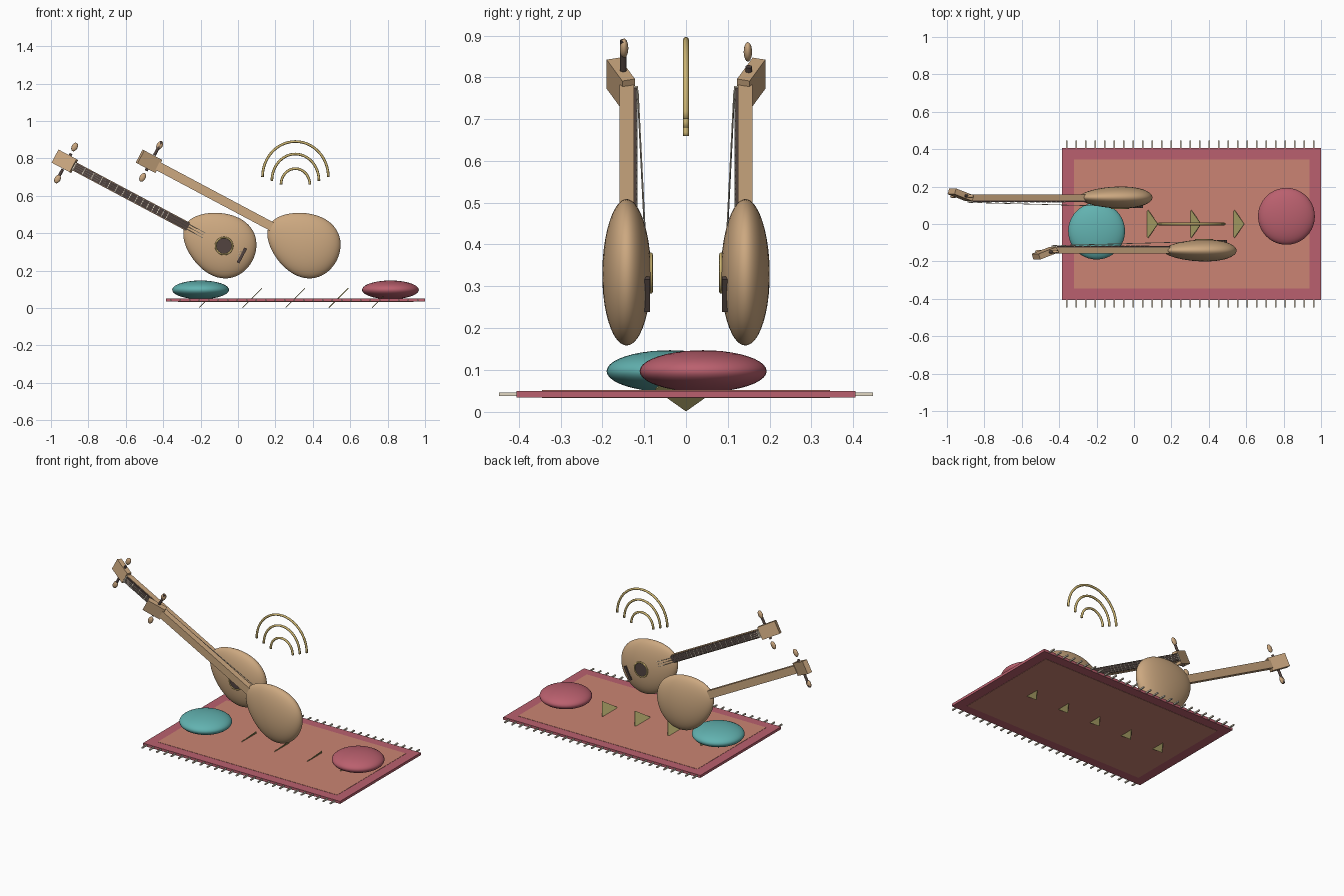
import bpy, bmesh, math
from mathutils import Matrix, Vector

if "Cube" in bpy.data.objects:
    bpy.data.objects.remove(bpy.data.objects["Cube"])


def material(name, rgb):
    m = bpy.data.materials.new(name)
    lin = [((c / 255 + 0.055) / 1.055) ** 2.4 for c in rgb]
    m.diffuse_color = (*lin, 1)
    m.use_nodes = True
    m.node_tree.nodes["Principled BSDF"].inputs["Base Color"].default_value = m.diffuse_color
    return m


WOOD = material("pale wood", (204, 168, 128))
DARK = material("dark wood", (82, 68, 64))
GOLD = material("gold", (206, 182, 114))
OLIVE = material("olive gold", (176, 166, 106))
TEAL = material("teal", (98, 178, 176))
CRIMSON = material("crimson", (186, 96, 110))
SALMON = material("salmon", (203, 132, 115))
CREAM = material("cream", (226, 216, 196))


def finish(bm, name, mat, matrix=Matrix(), smooth=False):
    bmesh.ops.recalc_face_normals(bm, faces=bm.faces)
    mesh = bpy.data.meshes.new(name)
    for f in bm.faces:
        f.smooth = smooth
    bm.to_mesh(mesh)
    bm.free()
    mesh.materials.append(mat)
    obj = bpy.data.objects.new(name, mesh)
    bpy.context.collection.objects.link(obj)
    obj.matrix_world = matrix
    return obj


def add_box(bm, center, size, rot=Matrix()):
    m = Matrix.Translation(center) @ rot @ Matrix.Diagonal((*size, 1))
    bmesh.ops.create_cube(bm, size=1, matrix=m)


def box(name, mat, center, size, matrix=Matrix(), rot=Matrix()):
    bm = bmesh.new()
    add_box(bm, center, size, rot)
    return finish(bm, name, mat, matrix)


def add_rod(bm, a, b, r, seg=8):
    a, b = Vector(a), Vector(b)
    q = (b - a).to_track_quat('Z', 'Y').to_matrix().to_4x4()
    bmesh.ops.create_cone(bm, cap_ends=True, segments=seg, radius1=r, radius2=r,
                          depth=(b - a).length,
                          matrix=Matrix.Translation((a + b) / 2) @ q)


def add_ball(bm, center, radii, u=32, v=16):
    m = Matrix.Translation(center) @ Matrix.Diagonal((*radii, 1))
    bmesh.ops.create_uvsphere(bm, u_segments=u, v_segments=v, radius=1, matrix=m)


def add_tube(bm, path, r, closed=False, seg=8):
    """Round tube along a path lying in a local XY plane."""
    n = len(path)
    rings = []
    for i, p in enumerate(path):
        a = path[(i - 1) % n] if closed or i else p
        b = path[(i + 1) % n] if closed or i < n - 1 else p
        t = (b - a).normalized()
        side = Vector((t.y, -t.x, 0))
        rings.append([bm.verts.new(p + side * r * math.cos(k * math.tau / seg)
                                   + Vector((0, 0, r * math.sin(k * math.tau / seg))))
                      for k in range(seg)])
    for i in range(n if closed else n - 1):
        a, b = rings[i], rings[(i + 1) % n]
        for k in range(seg):
            bm.faces.new((a[k], a[(k + 1) % seg], b[(k + 1) % seg], b[k]))
    if not closed:
        bm.faces.new(rings[0])
        bm.faces.new(rings[-1])


def arc(rx, ry, start, end, n, center=(0, 0, 0)):
    c = Vector(center)
    return [c + Vector((rx * math.cos(start + (end - start) * i / n),
                        ry * math.sin(start + (end - start) * i / n), 0))
            for i in range(n + 1)]


def lute(prefix, M):
    """Local x runs from head to tail, y across, z out of the playing face."""
    # Egg-shaped body, narrower at the neck
    bm = bmesh.new()
    add_ball(bm, (0, 0, 0), (1, 1, 1), 48, 32)
    bmesh.ops.rotate(bm, verts=bm.verts, matrix=Matrix.Rotation(math.pi / 2, 3, 'Y'))
    for v in bm.verts:
        w = 0.166 * (1 + 0.2 * v.co.x)
        v.co = (-0.01 + 0.203 * v.co.x, w * v.co.y, w * 0.345 * v.co.z)
    finish(bm, prefix + "_body", WOOD, M, True)
    # Neck, fingerboard, nut and tilted head
    box(prefix + "_neck", WOOD, (-0.535, 0, 0), (0.71, 0.048, 0.034), M)
    box(prefix + "_fingerboard", DARK, (-0.54, 0, 0.020), (0.69, 0.042, 0.008), M)
    box(prefix + "_nut", CREAM, (-0.886, 0, 0.021), (0.008, 0.044, 0.012), M)
    box(prefix + "_head", WOOD, (-0.942, 0, -0.014), (0.115, 0.079, 0.032), M,
        Matrix.Rotation(-0.33, 4, 'Y'))
    # Frets get closer towards the body
    bm = bmesh.new()
    for i in range(1, 15):
        add_box(bm, (-0.885 + 1.015 * (1 - 2 ** (-i / 12)), 0, 0.0245), (0.004, 0.042, 0.003))
    finish(bm, prefix + "_frets", CREAM, M)
    # Strings
    bm = bmesh.new()
    for k in (-1, 0, 1):
        add_rod(bm, (-0.888, k * 0.011, 0.027), (0.132, k * 0.016, 0.051), 0.0016, 6)
    finish(bm, prefix + "_strings", CREAM, M)
    # Sound hole with its ring
    bm = bmesh.new()
    add_rod(bm, (0.022, 0, 0.05), (0.022, 0, 0.060), 0.044, 32)
    finish(bm, prefix + "_sound_hole", DARK, M)
    bm = bmesh.new()
    add_tube(bm, arc(0.045, 0.045, 0, math.tau, 32, (0.022, 0, 0.058))[:-1], 0.0045, True)
    finish(bm, prefix + "_sound_ring", GOLD, M, True)
    # Bridge
    box(prefix + "_bridge", DARK, (0.13, 0, 0.046), (0.016, 0.088, 0.020), M)
    # Tuning pegs
    bm = bmesh.new()
    for lo, hi in ((-0.123, -0.042), (-0.03, 0.052)):
        add_rod(bm, (-0.932, lo, -0.008), (-0.932, hi, -0.008), 0.008, 12)
    finish(bm, prefix + "_peg_shafts", DARK, M)
    bm = bmesh.new()
    for y in (-0.102, 0.092):
        add_ball(bm, (-0.932, y, -0.006), (0.016, 0.025, 0.010), 16, 10)
    finish(bm, prefix + "_peg_knobs", WOOD, M, True)


# Two lutes facing each other, one turned half round its long axis
c, s = math.cos(math.radians(28)), math.sin(math.radians(28))
for prefix, x, k in (("back_lute", -0.094, 1), ("front_lute", 0.356, -1)):
    lute(prefix, Matrix(((c, k * s, 0, x),
                         (0, 0, -k, k * 0.142),
                         (-s, k * c, 0, 0.342),
                         (0, 0, 0, 1))))

# Rug with inner field and fringe
box("rug_border", CRIMSON, (0.308, 0, 0.042), (1.384, 0.81, 0.016))
box("rug_field", SALMON, (0.308, 0, 0.042), (1.26, 0.69, 0.019))
bm = bmesh.new()
for i in range(27):
    for side in (-1, 1):
        add_box(bm, (-0.36 + i * 0.0508, side * 0.424, 0.042), (0.008, 0.046, 0.008))
finish(bm, "rug_fringe", CREAM)

# Tilted diamond motifs through the rug
bm = bmesh.new()
for i in range(5):
    rot = Matrix.Rotation(-math.pi / 4, 4, 'Y') @ Matrix.Rotation(math.pi / 4, 4, 'Z')
    add_box(bm, (-0.155 + 0.231 * i, 0, 0.054), (0.104, 0.104, 0.004), rot)
finish(bm, "rug_diamonds", OLIVE)

# Round cushions
for name, mat, x, y in (("teal_cushion", TEAL, -0.2, -0.038),
                        ("crimson_cushion", CRIMSON, 0.815, 0.041)):
    bm = bmesh.new()
    add_ball(bm, (x, y, 0.097), (0.152, 0.152, 0.05), 40, 20)
    finish(bm, name, mat, smooth=True)

# Sound wave arches
upright = Matrix.Translation((0.307, 0, 0)) @ Matrix.Rotation(math.pi / 2, 4, 'X')
for i, (w, z, h) in enumerate(((0.077, 0.66, 0.085), (0.126, 0.68, 0.143), (0.176, 0.70, 0.19))):
    bm = bmesh.new()
    add_tube(bm, arc(w, h, 0, math.pi, 32, (0, z, 0)), 0.007)
    finish(bm, "sound_arch_%d" % (i + 1), GOLD, upright, True)
